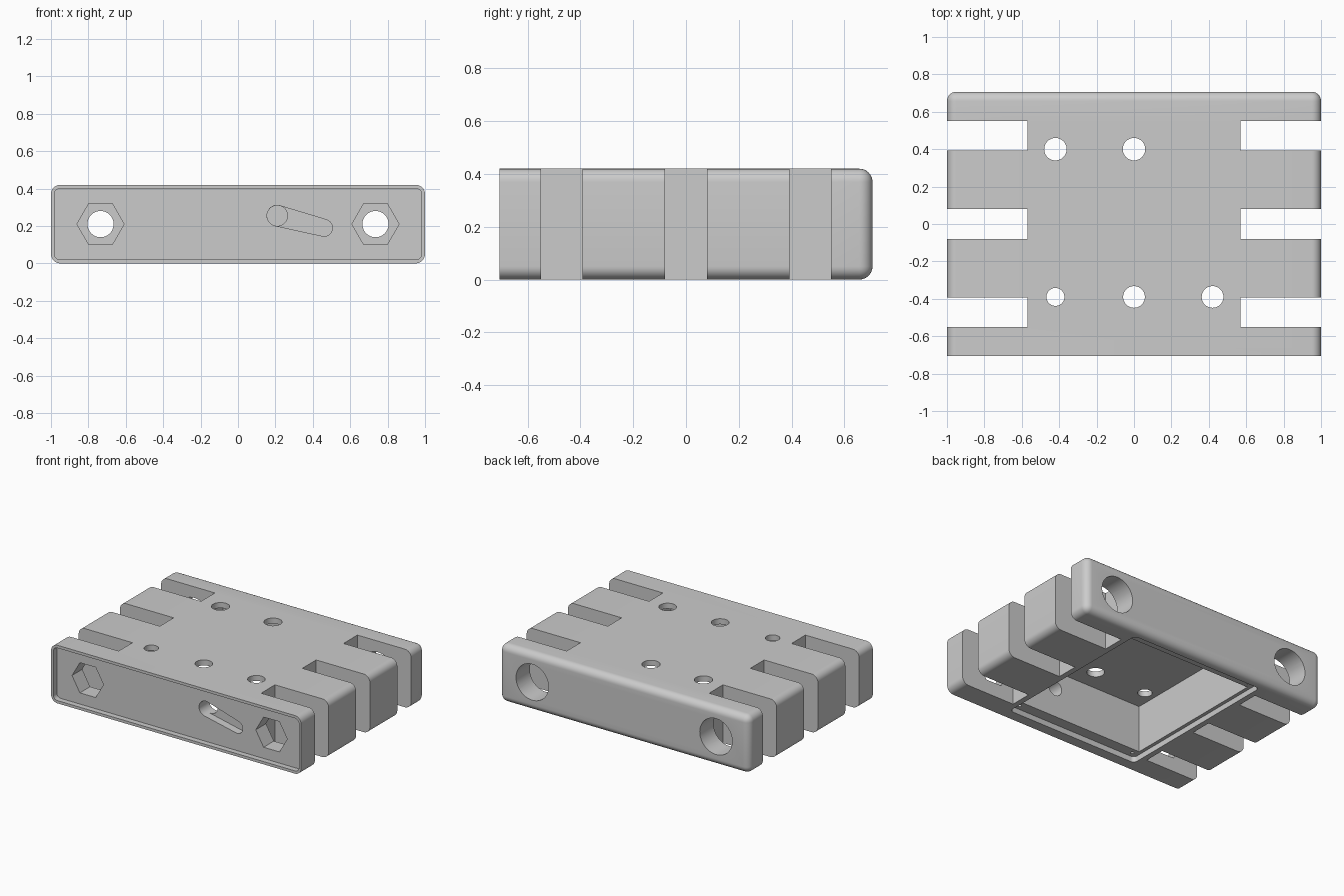
import bpy, bmesh, math
from mathutils import Vector

cube = bpy.data.objects.get("Cube")
if cube:
    bpy.data.objects.remove(cube)

gray = bpy.data.materials.new("plain_gray")
gray.use_nodes = True
COLOR = (0.6, 0.6, 0.6, 1)
gray.diffuse_color = COLOR
gray.node_tree.nodes["Principled BSDF"].inputs["Base Color"].default_value = COLOR

W, D, H = 1.0, 0.707, 0.42      # half width, half depth, height
MID = H / 2


def arc(cx, cy, r, start, end, n):
    return [(cx + r * math.cos(start + (end - start) * i / n),
             cy + r * math.sin(start + (end - start) * i / n)) for i in range(n + 1)]


def circle(cx, cy, r, n=48):
    return arc(cx, cy, r, 0, math.tau, n)[:-1]


def rect(x0, x1, y0, y1, r=0):
    if not r:
        return [(x0, y0), (x1, y0), (x1, y1), (x0, y1)]
    pts, q = [], math.pi / 2
    for k, (cx, cy) in enumerate([(x1 - r, y1 - r), (x0 + r, y1 - r),
                                  (x0 + r, y0 + r), (x1 - r, y0 + r)]):
        pts += arc(cx, cy, r, k * q, (k + 1) * q, 6)
    return pts


def prism(name, outline, axis, a, b):
    """Extrude a 2D outline from a to b, along z (outline in x,y) or y (outline in x,z)."""
    def place(p, t):
        return (p[0], p[1], t) if axis == "z" else (p[0], t, p[1])
    bm = bmesh.new()
    face = bm.faces.new([bm.verts.new(place(p, a)) for p in outline])
    ext = bmesh.ops.extrude_face_region(bm, geom=[face])
    shift = Vector(place((0, 0), b - a))
    bmesh.ops.translate(bm, vec=shift, verts=[v for v in ext["geom"]
                                              if isinstance(v, bmesh.types.BMVert)])
    bmesh.ops.recalc_face_normals(bm, faces=bm.faces)
    mesh = bpy.data.meshes.new(name)
    bm.to_mesh(mesh)
    bm.free()
    obj = bpy.data.objects.new(name, mesh)
    bpy.context.collection.objects.link(obj)
    return obj


# Housing block: square at the front, rounded along its length and at the back
body = prism("housing", rect(-W, W, -D, D), "z", 0, H)
body.data.materials.append(gray)
bm = bmesh.new()
bm.from_mesh(body.data)
soft = [e for e in bm.edges if not all(v.co.y < 0 for v in e.verts)]
bmesh.ops.bevel(bm, geom=soft, offset=0.05, segments=8, profile=0.5, affect="EDGES")
bm.to_mesh(body.data)
bm.free()

cutters = []


def cut(outline, axis, a, b):
    cutters.append(prism("cutter", outline, axis, a, b))


# Shallow recess inside the front rim
cut(rect(-W + 0.018, W - 0.018, 0.02, H - 0.02, 0.03), "y", -1, -D + 0.04)

# Lid seat and inner compartment, open at the bottom
cut(rect(-0.53, 0.53, -0.63, 0.64, 0.03), "z", -0.1, 0.04)
cut(rect(-0.505, 0.505, -0.55, 0.55), "z", -0.05, 0.38)

for side in (-1, 1):
    # Side slots
    for y in (-0.471, 0, 0.471):
        xs = sorted((side * 0.57, side * 1.2))
        cut(rect(*xs, y - 0.079, y + 0.079), "z", -0.1, H + 0.1)
    # Long bolt bore, hexagonal nut pocket and round head pocket
    x = side * 0.735
    cut(circle(x, MID, 0.07), "y", -1, 1)
    cut(circle(x, MID, 0.126, 6), "y", -0.9, -0.47)
    cut(circle(x, MID, 0.13), "y", 0.47, 0.9)
    # Lid screw holes
    for y in (-0.59, 0.595):
        cut(circle(side * 0.48, y, 0.012, 16), "z", 0, 0.2)

# Holes through the top
for x, y, r in [(-0.42, 0.4, 0.06), (0, 0.4, 0.06), (-0.42, -0.39, 0.048),
                (0, -0.39, 0.058), (0.42, -0.39, 0.058)]:
    cut(circle(x, y, r), "z", 0.3, H + 0.1)

# Cable passage with its sloping groove on the front
p, q = (0.21, 0.255), (0.46, 0.19)
tilt, right = math.atan2(q[1] - p[1], q[0] - p[0]), math.pi / 2
groove = (arc(*p, 0.055, tilt + right, tilt + 3 * right, 20)
          + arc(*q, 0.045, tilt - right, tilt + right, 20))
cut(groove, "y", -0.9, -0.61)
cut(circle(*p, 0.0548, 40), "y", -0.8, -0.5)

# Apply the cuts, then drop the cutters
for c in cutters:
    c.hide_render = True
    mod = body.modifiers.new("cut", "BOOLEAN")
    mod.operation, mod.solver, mod.object = "DIFFERENCE", "EXACT", c
deps = bpy.context.evaluated_depsgraph_get()
result = bpy.data.meshes.new_from_object(body.evaluated_get(deps))
body.modifiers.clear()
body.data = result
for c in cutters:
    bpy.data.objects.remove(c)
result.materials.clear()
result.materials.append(gray)
for poly in result.polygons:
    poly.material_index = 0

bpy.ops.object.select_all(action="DESELECT")
body.select_set(True)
bpy.context.view_layer.objects.active = body
bpy.ops.object.shade_smooth_by_angle(angle=math.radians(30))
